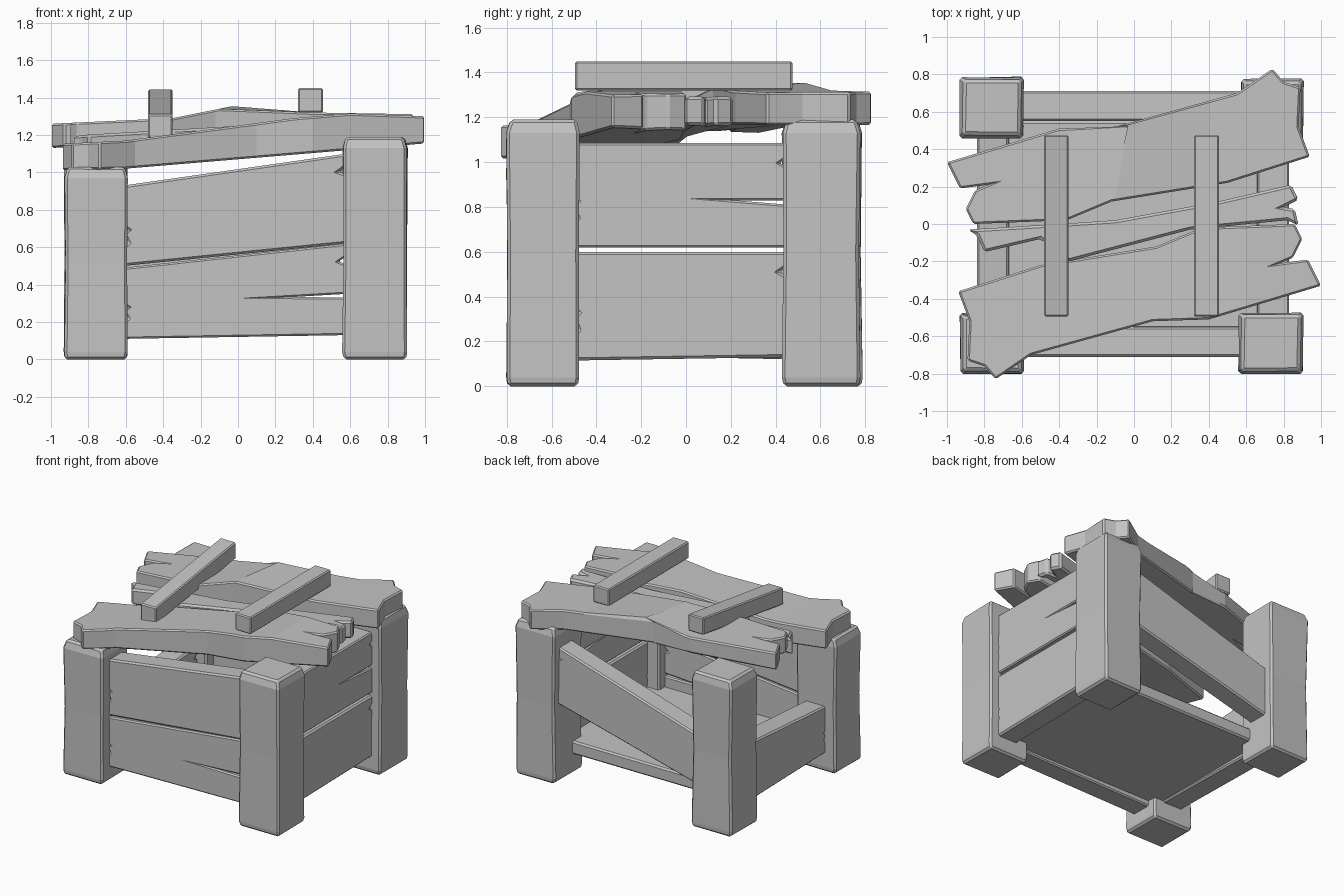
import bpy, bmesh, random

random.seed(4)
if "Cube" in bpy.data.objects:
    bpy.data.objects.remove(bpy.data.objects["Cube"])

wood = bpy.data.materials.new("grey wood")
wood.use_nodes = True
GREY = (0.55, 0.55, 0.55, 1)
wood.diffuse_color = GREY
wood.node_tree.nodes["Principled BSDF"].inputs["Base Color"].default_value = GREY


def finish(name, bm, bevel, angle):
    """Turn a bmesh into a wooden object with worn edges."""
    bmesh.ops.recalc_face_normals(bm, faces=bm.faces[:])
    mesh = bpy.data.meshes.new(name)
    bm.to_mesh(mesh)
    bm.free()
    mesh.materials.append(wood)
    ob = bpy.data.objects.new(name, mesh)
    bpy.context.collection.objects.link(ob)
    mod = ob.modifiers.new("worn_edges", 'BEVEL')
    mod.width, mod.segments = bevel, 1
    mod.limit_method, mod.angle_limit = 'ANGLE', angle


def skin(bm, loops):
    """Close a stack of vertex loops into a solid."""
    bm.faces.new(loops[0][::-1])
    bm.faces.new(loops[-1])
    for a, b in zip(loops, loops[1:]):
        for i in range(len(a)):
            j = (i + 1) % len(a)
            bm.faces.new((a[i], a[j], b[j], b[i]))


def prism(name, outline, place, cuts=(), bevel=0.012):
    """Extrude an outline from w=0 to w=1, cut it across u, then map (u, v, w) into the model."""
    bm = bmesh.new()
    skin(bm, [[bm.verts.new((u, v, w)) for u, v in outline] for w in (0, 1)])
    for c in cuts:
        bmesh.ops.bisect_plane(bm, geom=bm.verts[:] + bm.edges[:] + bm.faces[:],
                               plane_co=(c, 0, 0), plane_no=(1, 0, 0))
    for v in bm.verts:
        v.co = place(*v.co)
    finish(name, bm, bevel, 0.6)


def lerp(a, b, t):
    return a + (b - a) * t


def curve(points, x):
    """Piecewise linear height along a plank."""
    for (x0, z0), (x1, z1) in zip(points, points[1:]):
        if x <= x1:
            return lerp(z0, z1, (x - x0) / (x1 - x0))
    return points[-1][1]


# Corner posts, slightly waisted, with worn ends
def post(name, x0, x1, y0, y1, height):
    cx, cy = (x0 + x1) / 2, (y0 + y1) / 2
    square = [(-1, -1), (1, -1), (1, 1), (-1, 1)]
    rings = [(0, 0.96), (0.04, 1), (height * 0.5, 0.97), (height - 0.06, 1), (height, 0.9)]
    bm = bmesh.new()
    skin(bm, [[bm.verts.new((cx + sx * s * (x1 - x0) / 2 + random.uniform(-.004, .004),
                             cy + sy * s * (y1 - y0) / 2 + random.uniform(-.004, .004), z))
               for sx, sy in square] for z, s in rings])
    finish(name, bm, 0.014, 0.9)


post("front_right_post", -0.93, -0.59, -0.80, -0.48, 1.03)
post("front_left_post", 0.56, 0.905, -0.80, -0.475, 1.19)
post("back_right_post", -0.93, -0.59, 0.46, 0.785, 1.19)
post("back_left_post", 0.575, 0.905, 0.43, 0.775, 1.19)


# Wall planks: ends at a and b, each with a (bottom, top) height, some with a long split
def wall_plank(name, axis, a, b, ends_a, ends_b, inner, outer, split=False):
    outline = [(0, 0), (1, 0)]
    if split:
        outline += [(1, 0.41), (0.76, 0.45), (1, 0.45)]
    outline += [(1, 0.77), (0.965, 0.81), (1, 0.86), (1, 1), (0, 1), (0, 0.48),
                (0.02, 0.44), (0, 0.4), (0.02, 0.28), (0, 0.24)]

    def place(u, v, w):
        z = lerp(lerp(ends_a[0], ends_b[0], u), lerp(ends_a[1], ends_b[1], u), v)
        along, across = lerp(a, b, u), lerp(inner, outer, w)
        return (along, across, z) if axis == 'x' else (across, along, z)
    prism(name, outline, place)


wall_plank("front_lower_plank", 'x', -0.61, 0.58, (0.11, 0.49), (0.13, 0.62), -0.55, -0.71, True)
wall_plank("front_upper_plank", 'x', -0.61, 0.58, (0.50, 0.93), (0.62, 1.10), -0.55, -0.71)
wall_plank("left_lower_plank", 'y', -0.50, 0.45, (0.115, 0.60), (0.13, 0.60), 0.66, 0.83)
wall_plank("left_upper_plank", 'y', -0.50, 0.45, (0.62, 1.085), (0.62, 1.085), 0.66, 0.83, True)
wall_plank("right_lower_plank", 'y', -0.50, 0.48, (0.14, 0.50), (0.12, 0.57), -0.67, -0.84)
wall_plank("back_upper_plank", 'x', -0.63, 0.62, (0.28, 0.66), (0.60, 1.04), 0.55, 0.71)

# Thick floor, open to the back
prism("floor", [(-0.68, -0.56), (0.67, -0.56), (0.67, 0.55), (-0.68, 0.55)],
      lambda u, v, w: (u, v, 0.15 + 0.1 * w))


# Lid planks with splintered ends, each following bottom and top height lines
def lid_plank(name, outline, bottom, top):
    def place(u, v, w):
        return (u, v, lerp(curve(bottom, u), curve(top, u), w))
    prism(name, outline, place, cuts=[p[0] for p in top[1:-1]], bevel=0.014)


wide = [(-1.0, 0.33), (-0.93, 0.19), (-0.78, 0.21), (-0.85, 0.18), (-0.9, 0.08), (-0.86, 0.0),
        (-0.36, 0.02), (-0.12, 0.12), (0.5, 0.22), (0.94, 0.36), (0.88, 0.52), (0.89, 0.73),
        (0.80, 0.76), (0.74, 0.83), (0.55, 0.70), (-0.1, 0.52), (-0.4, 0.51)]
lid_plank("lid_back_plank", wide, [(-1, 1.13), (-0.4, 1.17), (1, 1.165)],
          [(-1, 1.26), (-0.35, 1.29), (-0.1, 1.34), (0.4, 1.32), (1, 1.31)])
lid_plank("lid_front_plank", [(-x, -y) for x, y in wide],
          [(-1, 1.01), (-0.6, 1.02), (0.6, 1.12), (1, 1.155)],
          [(-1, 1.15), (-0.6, 1.17), (0.3, 1.29), (0.6, 1.315), (1, 1.30)])
lid_plank("lid_middle_plank",
          [(-0.89, -0.03), (-0.84, -0.06), (-0.80, -0.15), (-0.5, -0.08), (-0.35, -0.2),
           (0.3, -0.03), (0.82, 0.02), (0.88, -0.01), (0.86, 0.08), (0.80, 0.09), (0.88, 0.13),
           (0.84, 0.21), (0.45, 0.12), (-0.1, 0.02), (-0.4, 0.0)],
          [(-1, 1.07), (1, 1.17)], [(-1, 1.19), (0.2, 1.26), (1, 1.30)])


# Battens across the lid
def batten(name, x0, x1, front_z, back_z):
    prism(name, [(x0, -0.495), (x1, -0.495), (x1, 0.475), (x0, 0.475)],
          lambda u, v, w: (u, v, lerp(front_z, back_z, (v + 0.495) / 0.97) + 0.13 * w),
          bevel=0.008)


batten("right_batten", -0.48, -0.35, 1.18, 1.315)
batten("left_batten", 0.32, 0.455, 1.32, 1.32)
